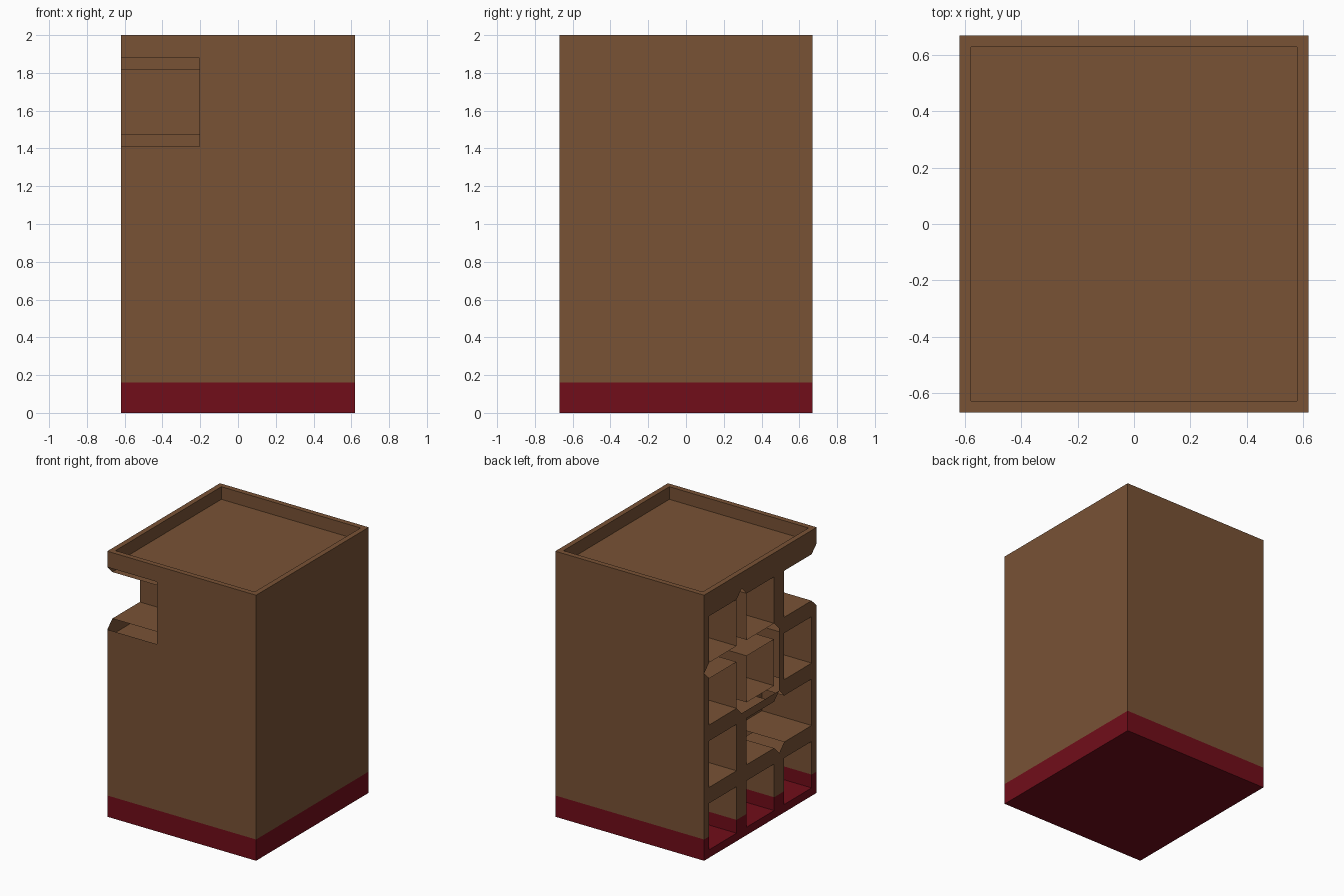
import bpy, bmesh
from mathutils import Vector

if "Cube" in bpy.data.objects:
    bpy.data.objects.remove(bpy.data.objects["Cube"])

X, Y, TOP = 0.62, 0.67, 2.0          # half width, half depth, height
GRID_TOP, RIM, FLOOR = 1.88, 0.04, 1.905
COLS, ROWS, INSET, CELL_BACK = 3, 4, 0.06, -0.205
CW, CH = 2 * Y / COLS, GRID_TOP / ROWS
RED_H = 0.16


def material(name, color):
    m = bpy.data.materials.new(name)
    m.diffuse_color = (*color, 1)
    m.use_nodes = True
    m.node_tree.nodes["Principled BSDF"].inputs["Base Color"].default_value = m.diffuse_color
    return m


wood = material("brown_wood", (0.19, 0.085, 0.036))
red = material("red_base", (0.165, 0.004, 0.010))


def face(bm, points, facing):
    """Add a flat face turned towards the given direction."""
    f = bm.faces.new([bm.verts.new(p) for p in points])
    f.normal_update()
    if f.normal.dot(Vector(facing)) < 0:
        f.normal_flip()


def finish(bm, name):
    """Weld, split at the base line, colour the lower band, link."""
    bmesh.ops.remove_doubles(bm, verts=bm.verts, dist=1e-4)
    bmesh.ops.bisect_plane(bm, geom=bm.verts[:] + bm.edges[:] + bm.faces[:],
                           plane_co=(0, 0, RED_H), plane_no=(0, 0, 1))
    for f in bm.faces:
        f.material_index = int(f.calc_center_median().z < RED_H)
    me = bpy.data.meshes.new(name)
    bm.to_mesh(me)
    bm.free()
    me.materials.append(wood)
    me.materials.append(red)
    bpy.context.collection.objects.link(bpy.data.objects.new(name, me))


# Outer casing, with the broken-out notch in the front panel
bm = bmesh.new()
n0 = GRID_TOP - CH
face(bm, [(-X, -Y, 0), (X, -Y, 0), (X, -Y, TOP), (-X, -Y, TOP), (-X, -Y, GRID_TOP),
          (CELL_BACK, -Y, GRID_TOP), (CELL_BACK, -Y, n0), (-X, -Y, n0)], (0, -1, 0))
face(bm, [(-X, Y, 0), (X, Y, 0), (X, Y, TOP), (-X, Y, TOP)], (0, 1, 0))
face(bm, [(X, -Y, 0), (X, Y, 0), (X, Y, TOP), (X, -Y, TOP)], (1, 0, 0))
face(bm, [(-X, -Y, 0), (X, -Y, 0), (X, Y, 0), (-X, Y, 0)], (0, 0, -1))
face(bm, [(-X, -Y, GRID_TOP), (-X, Y, GRID_TOP), (-X, Y, TOP), (-X, -Y, TOP)], (-1, 0, 0))

# Raised rim around the sunken top
outer = [(-X, -Y), (X, -Y), (X, Y), (-X, Y)]
inner = [(x - RIM if x > 0 else x + RIM, y - RIM if y > 0 else y + RIM) for x, y in outer]
for i in range(4):
    j = (i + 1) % 4
    a, b, c, d = outer[i], outer[j], inner[j], inner[i]
    face(bm, [(*p, TOP) for p in (a, b, c, d)], (0, 0, 1))
    face(bm, [(*d, TOP), (*c, TOP), (*c, FLOOR), (*d, FLOOR)],
         (-(c[0] + d[0]), -(c[1] + d[1]), 0))
face(bm, [(*p, FLOOR) for p in inner], (0, 0, 1))
finish(bm, "casing")

# Cubby holes: mitred front frame and recessed box; some pieces are broken off
SIDES = ("bottom", "front", "top", "back")
lost_frame = {(3, 0): ("front", "bottom"), (3, 1): ("back", "bottom"), (3, 2): ("front",),
              (2, 0): ("top", "front"), (2, 1): SIDES,
              (1, 1): ("front",), (1, 2): ("back",)}
lost_wall = {(3, 2): ("front",), (1, 1): ("front",), (1, 2): ("back",)}
inward = {"bottom": (0, 0, 1), "front": (0, 1, 0), "top": (0, 0, -1), "back": (0, -1, 0)}

bm = bmesh.new()
for r in range(ROWS):
    for c in range(COLS):
        y1, z0 = Y - c * CW, r * CH          # columns counted from the back
        y0, z1 = y1 - CW, z0 + CH
        o = [(y1, z0), (y0, z0), (y0, z1), (y1, z1)]
        k = INSET
        q = [(y1 - k, z0 + k), (y0 + k, z0 + k), (y0 + k, z1 - k), (y1 - k, z1 - k)]
        for i, side in enumerate(SIDES):
            j = (i + 1) % 4
            if side not in lost_frame.get((r, c), ()):
                face(bm, [(-X, *p) for p in (o[i], o[j], q[j], q[i])], (-1, 0, 0))
            if side not in lost_wall.get((r, c), ()):
                face(bm, [(-X, *q[i]), (-X, *q[j]), (CELL_BACK, *q[j]), (CELL_BACK, *q[i])],
                     inward[side])
        face(bm, [(CELL_BACK, *p) for p in q], (-1, 0, 0))
finish(bm, "cubby_holes")
